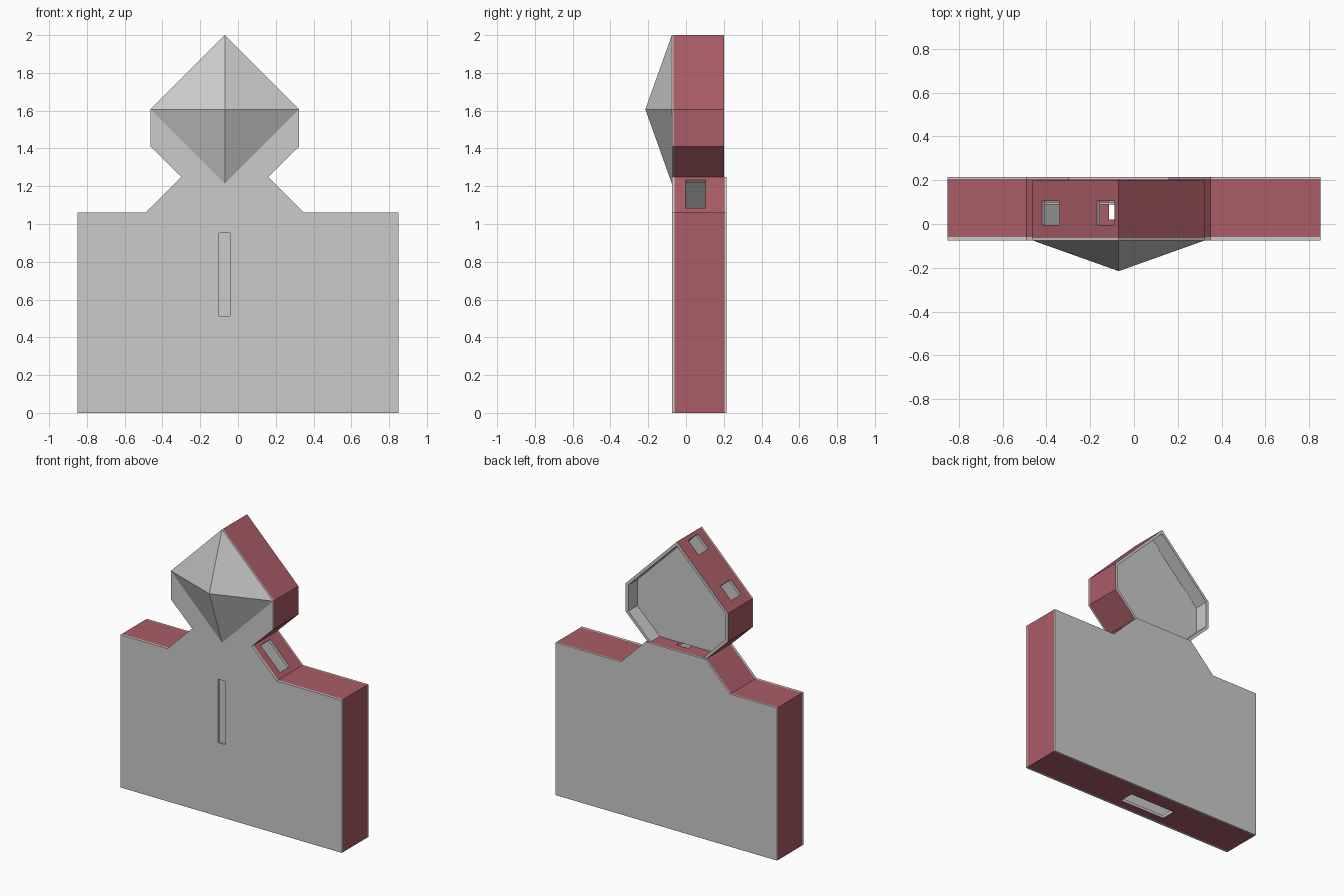
import bpy, bmesh
from math import pi
from mathutils import Vector

if "Cube" in bpy.data.objects:
    bpy.data.objects.remove(bpy.data.objects["Cube"])

CX = -0.07        # axis of the head and neck
WALL = 0.02       # wall thickness

red = bpy.data.materials.new("red_edge")
red.diffuse_color = (0.40, 0.11, 0.13, 1)
red.use_nodes = True
red.node_tree.nodes["Principled BSDF"].inputs["Base Color"].default_value = red.diffuse_color


def make_object(name, bm):
    bmesh.ops.recalc_face_normals(bm, faces=bm.faces[:])
    mesh = bpy.data.meshes.new(name)
    bm.to_mesh(mesh)
    bm.free()
    ob = bpy.data.objects.new(name, mesh)
    bpy.context.collection.objects.link(ob)
    return ob


def prism(name, pts, y0, y1, red_sides=False):
    """Extrude an xz outline from y0 to y1."""
    bm = bmesh.new()
    face = bm.faces.new([bm.verts.new((x, y0, z)) for x, z in pts])
    ext = bmesh.ops.extrude_face_region(bm, geom=[face], use_keep_orig=True)
    for v in ext["geom"]:
        if isinstance(v, bmesh.types.BMVert):
            v.co.y = y1
    bm.normal_update()
    if red_sides:
        for f in bm.faces:
            if abs(f.normal.y) < 0.5:
                f.material_index = 1
    ob = make_object(name, bm)
    if red_sides:
        ob.data.materials.append(None)
        ob.data.materials.append(red)
    return ob


def box(center, size, angle=0):
    """Box cutter, turned about the y axis."""
    bm = bmesh.new()
    bmesh.ops.create_cube(bm, size=1)
    bmesh.ops.scale(bm, vec=size, verts=bm.verts[:])
    ob = make_object("cutter", bm)
    ob.location = center
    ob.rotation_euler.y = angle
    return ob


def cut(ob, cutter):
    mod = ob.modifiers.new("cut", 'BOOLEAN')
    mod.operation = 'DIFFERENCE'
    mod.solver = 'EXACT'
    mod.object = cutter
    bpy.context.view_layer.objects.active = ob
    bpy.ops.object.modifier_apply(modifier=mod.name)
    bpy.data.objects.remove(cutter)


def inset(pts, t):
    """Offset a counter-clockwise outline inwards by t."""
    out = []
    for i, p in enumerate(pts):
        a, b, c = Vector(pts[i - 1]), Vector(p), Vector(pts[(i + 1) % len(pts)])
        d1, d2 = (b - a).normalized(), (c - b).normalized()
        n1, n2 = Vector((-d1.y, d1.x)), Vector((-d2.y, d2.x))
        q = b + (n1 + n2) * t / (1 + n1.dot(n2))
        out.append((q.x, q.y))
    return out


# Outlines, counter-clockwise seen from the front
body = [(-0.85, 0), (0.85, 0), (0.85, 1.06), (CX + 0.42, 1.06), (CX + 0.23, 1.25),
        (CX - 0.23, 1.25), (CX - 0.42, 1.06), (-0.85, 1.06)]
head = [(CX - 0.23, 1.25), (CX + 0.23, 1.25), (CX + 0.393, 1.41), (CX + 0.393, 1.607),
        (CX, 2.0), (CX - 0.393, 1.607), (CX - 0.393, 1.41)]

# Hollow body walls with slots in the base, right neck slope and neck top
body_walls = prism("body_walls", body, -0.06, 0.205, True)
cut(body_walls, prism("cutter", inset(body, WALL), -0.5, 0.5))
cut(body_walls, box((CX, 0.05, 0), (0.355, 0.105, 0.1)))
cut(body_walls, box((CX + 0.325, 0.05, 1.165), (0.21, 0.105, 0.08), pi / 4))
cut(body_walls, box((CX, 0.08, 1.25), (0.09, 0.12, 0.1)))

# Body front panel with a tall slot, and plain back panel
front_panel = prism("body_front_panel", body, -0.075, -0.06)
cut(front_panel, box((CX - 0.002, -0.07, 0.732), (0.057, 0.1, 0.44)))
prism("body_back_panel", body, 0.205, 0.215)

# Head walls, open at the bottom, with two slots in the upper left slope
head_walls = prism("head_walls", head, -0.065, 0.2, True)
hollow = inset(head, WALL)
(ax, az), (bx, bz) = hollow[0], hollow[1]
hollow[0], hollow[1] = (ax + 0.05, az - 0.05), (bx - 0.05, bz - 0.05)
cut(head_walls, prism("cutter", hollow, -0.5, 0.5))
for x in (-0.38, -0.13):
    z = 2.0 - abs(x - CX)
    cut(head_walls, box((x, 0.05, z), (0.113, 0.11, 0.08), -pi / 4))

# Head front panel and recessed back panel
prism("head_front_panel", head, -0.075, -0.065)
recess = inset(head, WALL - 0.002)
recess[0], recess[1] = (recess[0][0], 1.25), (recess[1][0], 1.25)
prism("head_back_panel", recess, 0.09, 0.10)

# Four-sided faceted gem on the front of the head
bm = bmesh.new()
r = 0.393
base = [bm.verts.new((CX + dx * r, -0.075, 1.607 + dz * r))
        for dx, dz in ((1, 0), (0, 1), (-1, 0), (0, -1))]
tip = bm.verts.new((CX, -0.215, 1.607))
bm.faces.new(base)
for i in range(4):
    bm.faces.new((base[i], base[(i + 1) % 4], tip))
make_object("front_gem", bm)
